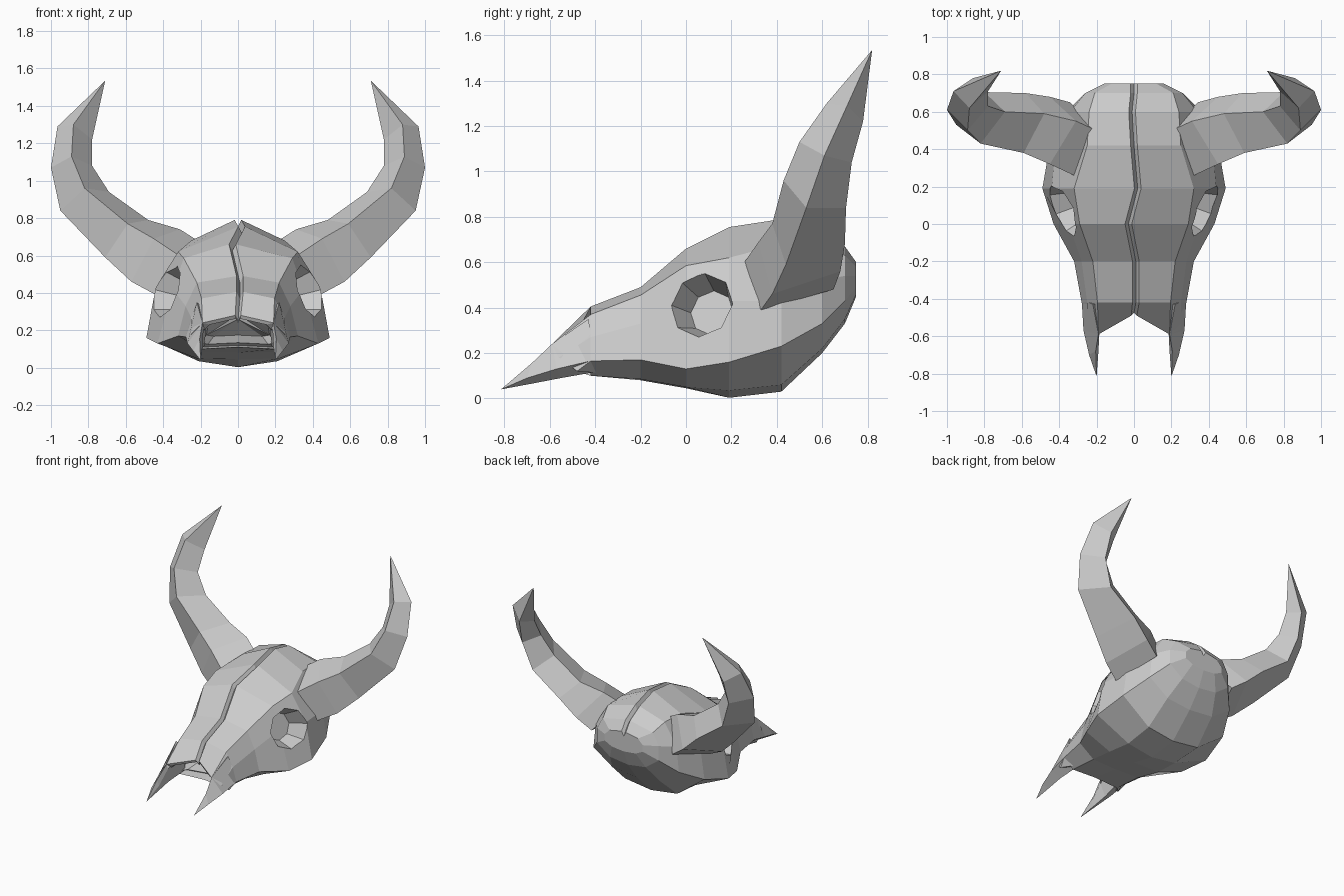
import bpy, bmesh
from mathutils import Vector

if "Cube" in bpy.data.objects:
    bpy.data.objects.remove(bpy.data.objects["Cube"])


def make_object(name, verts, faces):
    mesh = bpy.data.meshes.new(name)
    mesh.from_pydata([tuple(v) for v in verts], [], faces)
    bm = bmesh.new()
    bm.from_mesh(mesh)
    bmesh.ops.recalc_face_normals(bm, faces=bm.faces)
    bmesh.ops.triangulate(bm, faces=[f for f in bm.faces if len(f.verts) > 4])
    bm.to_mesh(mesh)
    bm.free()
    ob = bpy.data.objects.new(name, mesh)
    bpy.context.collection.objects.link(ob)
    return ob


def loft(name, rings, tip=None):
    n = len(rings[0])
    verts = [v for r in rings for v in r]
    faces = [list(range(n))]
    for k in range(len(rings) - 1):
        for i in range(n):
            j = (i + 1) % n
            faces.append([k*n + i, k*n + j, (k+1)*n + j, (k+1)*n + i])
    last = (len(rings) - 1) * n
    if tip:
        verts.append(tip)
        faces += [[last + i, last + (i+1) % n, len(verts) - 1] for i in range(n)]
    else:
        faces.append([last + i for i in range(n)])
    return make_object(name, verts, faces)


def mirror_x(ring):
    return [(-x, y, z) for x, y, z in ring]


def full_ring(half, bottom, groove, w):
    """Ridge-to-bottom half ring, mirrored; w shifts the wavy centre seam."""
    pts = [Vector(p) for p in half]
    left = [Vector((-p.x, p.y, p.z)) for p in reversed(pts)]
    pts[0].x += w
    left[-1].x += w
    return pts + [Vector(bottom)] + left + [Vector((w, groove[0], groove[1]))]


# Snout opening: lip with a hollow nasal cavity behind it
lip = full_ring([(.015, -.49, .28), (.19, -.59, .24), (.25, -.56, .18),
                 (.26, -.48, .12), (.2, -.36, .11)], (0, -.34, .12), (-.475, .25), 0)
c = Vector((0, -.44, .19))
inner = [c + (p - c) * .8 for p in lip]
deep = [c + (p - c) * .65 + Vector((0, .22, .03)) for p in lip]

# Skull sections: y, ridge z, brow, side, cheek, underside, bottom z, seam shift
sections = [
    (-.42, .405, (.195, .37), (.25, .27), (.28, .165), (.2, .10), .11, .01),
    (-.20, .49, (.22, .455), (.28, .33), (.32, .17), (.2, .085), .08, .01),
    (.00, .66, (.29, .585), (.35, .42), (.43, .13), (.22, .05), .045, -.03),
    (.19, .755, (.32, .62), (.44, .43), (.49, .16), (.21, .035), .003, .02),
    (.42, .79, (.25, .68), (.42, .43), (.45, .23), (.22, .06), .03, 0),
    (.60, .745, (.24, .68), (.34, .52), (.36, .33), (.20, .22), .2, -.01),
    (.70, .67, (.21, .63), (.26, .54), (.26, .43), (.15, .35), .33, 0),
    (.75, .60, (.12, .58), (.16, .54), (.16, .49), (.10, .46), .45, 0),
]
rings = [deep, inner, lip]
for y, top, brow, side, cheek, under, bottom, w in sections:
    half = [(.018, y, top)] + [(p[0], y, p[1]) for p in (brow, side, cheek, under)]
    rings.append(full_ring(half, (0, y, bottom), (y, top - .035), w))
skull = loft("skull", rings)

# Eye sockets: tapered octagonal pockets cut into the skull
for s in (1, -1):
    axis = Vector((.9 * s, -.33, .25)).normalized()
    bpy.ops.mesh.primitive_cone_add(vertices=8, radius1=.10, radius2=.20, depth=.30,
                                    location=(.385 * s, .065, .415))
    cutter = bpy.context.object
    cutter.name = "socket_cutter"
    cutter.rotation_euler = axis.to_track_quat('Z', 'Y').to_euler()
    cutter.hide_render = True
    mod = skull.modifiers.new("socket", 'BOOLEAN')
    mod.operation = 'DIFFERENCE'
    mod.solver = 'EXACT'
    mod.object = cutter
    bpy.context.view_layer.objects.active = skull
    bpy.ops.object.modifier_apply(modifier=mod.name)
    bpy.data.objects.remove(cutter)

# Horn rings: top, front, outer, back corner
horn = [
    [(.20, .50, .67), (.30, .25, .59), (.44, .33, .39), (.34, .65, .48)],
    [(.31, .55, .74), (.45, .32, .69), (.57, .38, .46), (.45, .68, .56)],
    [(.48, .59, .79), (.59, .38, .77), (.71, .44, .59), (.58, .70, .68)],
    [(.69, .60, .94), (.82, .43, .96), (.95, .53, .84), (.80, .705, .84)],
    [(.78, .63, 1.08), (.89, .50, 1.13), (1.0, .61, 1.07), (.87, .73, 1.04)],
    [(.78, .71, 1.22), (.88, .62, 1.30), (.965, .71, 1.29), (.86, .78, 1.22)],
]
horn_tip = (.71, .82, 1.535)

# Upper jaw prongs in front of the snout
prong = [
    [(.16, -.42, .30), (.22, -.43, .35), (.28, -.40, .17), (.18, -.38, .12)],
    [(.185, -.58, .20), (.19, -.59, .24), (.27, -.57, .13), (.20, -.55, .09)],
    [(.19, -.68, .11), (.205, -.68, .155), (.24, -.70, .09), (.20, -.68, .065)],
]
prong_tip = (.20, -.815, .04)

for name, shape, tip in (("horn", horn, horn_tip), ("jaw_prong", prong, prong_tip)):
    loft(name + "_right", shape, tip)
    loft(name + "_left", [mirror_x(r) for r in shape], mirror_x([tip])[0])
